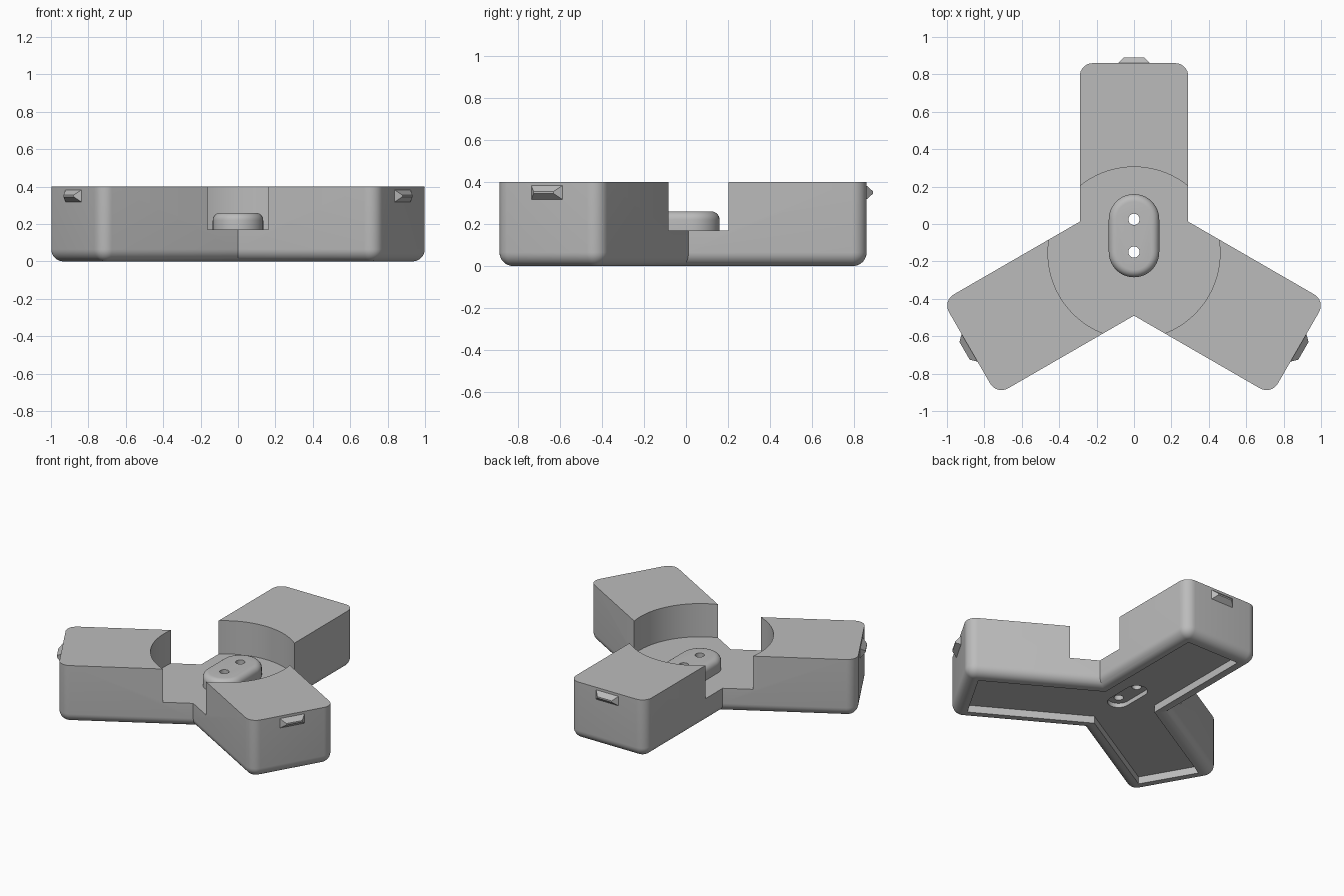
import bpy, bmesh, math
from mathutils import Matrix, Vector

if "Cube" in bpy.data.objects:
    bpy.data.objects.remove(bpy.data.objects["Cube"])

CY = -0.155                       # hub centre in y
PILL_Y, PILL_S = -0.0625, 0.0875  # pill centre and half straight length

mat = bpy.data.materials.new("plain grey")
mat.diffuse_color = (0.5, 0.5, 0.5, 1)
mat.use_nodes = True
mat.node_tree.nodes["Principled BSDF"].inputs["Base Color"].default_value = mat.diffuse_color


def star(w, length, r, n=8):
    """Three-armed outline, counter-clockwise, with rounded outer corners."""
    pts = []
    for k in range(3):
        rot = Matrix.Rotation(k * math.tau / 3, 2)
        arm = [Vector((w, w / math.sqrt(3)))]
        for sx, a0 in ((1, 0), (-1, math.pi / 2)):
            if r <= 0:
                arm.append(Vector((sx * w, length)))
                continue
            for i in range(n + 1):
                a = a0 + i / n * math.pi / 2
                arm.append(Vector((sx * (w - r) + r * math.cos(a), length - r + r * math.sin(a))))
        pts += [rot @ p + Vector((0, CY)) for p in arm]
    return pts


def stadium(r, s=PILL_S, y=PILL_Y, n=20):
    """Rounded slot outline running along y."""
    pts = []
    for a0, sy in ((0, 1), (math.pi, -1)):
        for i in range(n + 1):
            a = a0 + i / n * math.pi
            pts.append(Vector((r * math.cos(a), y + sy * s + r * math.sin(a))))
    return pts


def circle(r, y, n):
    return [Vector((r * math.cos(i * math.tau / n), y + r * math.sin(i * math.tau / n))) for i in range(n)]


def loft(name, layers):
    """Closed solid through a stack of (outline, z) layers."""
    bm = bmesh.new()
    rings = [[bm.verts.new((p.x, p.y, z)) for p in pts] for pts, z in layers]
    n = len(rings[0])
    for a, b in zip(rings, rings[1:]):
        for i in range(n):
            j = (i + 1) % n
            bm.faces.new((a[i], a[j], b[j], b[i]))
    bm.faces.new(rings[0][::-1])
    bm.faces.new(rings[-1])
    me = bpy.data.meshes.new(name)
    bm.to_mesh(me)
    bm.free()
    me.materials.append(mat)
    ob = bpy.data.objects.new(name, me)
    bpy.context.collection.objects.link(ob)
    return ob


def cut(ob, cutters):
    """Subtract the cutters, bake the result and shade by angle."""
    for c in cutters:
        m = ob.modifiers.new("cut", 'BOOLEAN')
        m.operation, m.solver, m.object = 'DIFFERENCE', 'EXACT', c
    bpy.context.view_layer.update()
    dg = bpy.context.evaluated_depsgraph_get()
    me = bpy.data.meshes.new_from_object(ob.evaluated_get(dg))
    ob.modifiers.clear()
    ob.data = me
    bpy.ops.object.select_all(action='DESELECT')
    ob.select_set(True)
    bpy.context.view_layer.objects.active = ob
    bpy.ops.object.shade_smooth_by_angle(angle=math.radians(30))


# three-armed body with rounded lower edge
F, N = 0.065, 8
layers = []
for i in range(N + 1):
    a = i / N * math.pi / 2
    d = F * (1 - math.sin(a))
    layers.append((star(0.29 - d, 1.015 - d, 0.07 - d), F * (1 - math.cos(a))))
layers.append((star(0.29, 1.015, 0.07), 0.40))
body = loft("three_arm_body", layers)

# raised pill with rounded top edge
R, PF = 0.135, 0.04
layers = [(stadium(R), 0.165)]
for i in range(7):
    a = i / 6 * math.pi / 2
    layers.append((stadium(R - PF * (1 - math.cos(a))), 0.26 - PF + PF * math.sin(a)))
pill = loft("centre_pill", layers)

# cutters: round well on top, underside recess, slot pocket, screw holes
well = loft("well_cutter", [(circle(0.46, CY, 96), z) for z in (0.17, 0.6)])
recess = loft("recess_cutter", [(star(0.20, 0.925, 0), z) for z in (-0.1, 0.05)])
pocket = loft("pocket_cutter", [(stadium(0.07), z) for z in (0.02, 0.08)])
holes = [loft("hole_cutter", [(circle(0.03, PILL_Y + s * PILL_S, 24), z) for z in (-0.2, 0.5)])
         for s in (1, -1)]
cut(body, [well, recess, pocket] + holes)
cut(pill, holes)
for c in [well, recess, pocket] + holes:
    bpy.data.objects.remove(c)

# hipped catch on the end of each arm
for k in range(3):
    bm = bmesh.new()
    base = [bm.verts.new((x, 1.01, z)) for x, z in
            ((0.09, 0.313), (-0.09, 0.313), (-0.09, 0.387), (0.09, 0.387))]
    tip = [bm.verts.new((x, 1.046, z)) for x, z in
           ((0.055, 0.345), (-0.055, 0.345), (-0.055, 0.355), (0.055, 0.355))]
    for i in range(4):
        j = (i + 1) % 4
        bm.faces.new((base[i], base[j], tip[j], tip[i]))
    bm.faces.new(tip)
    bm.faces.new(base[::-1])
    bmesh.ops.recalc_face_normals(bm, faces=bm.faces)
    bm.transform(Matrix.Translation((0, CY, 0)) @ Matrix.Rotation(k * math.tau / 3, 4, 'Z'))
    me = bpy.data.meshes.new("end_catch")
    bm.to_mesh(me)
    bm.free()
    me.materials.append(mat)
    bpy.context.collection.objects.link(bpy.data.objects.new("end_catch", me))
